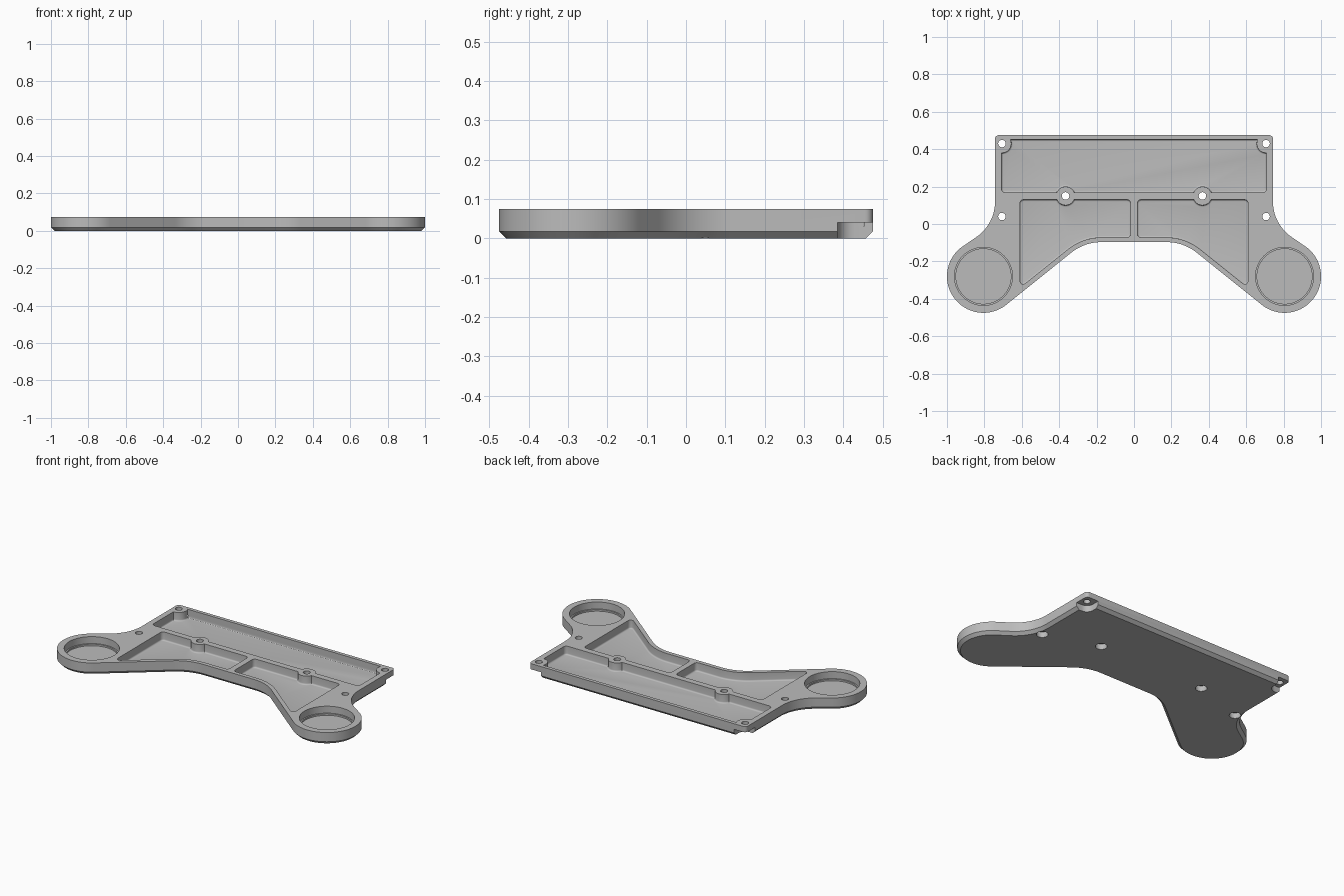
import bpy, bmesh
from math import cos, sin, radians, pi, tan
from mathutils import Vector

cube = bpy.data.objects.get("Cube")
if cube:
    bpy.data.objects.remove(cube, do_unlink=True)

TOP, FLOOR, CHAMFER = 0.075, 0.022, 0.018
MOUNT_X, BACK_Y, SIDE_Y = 0.706, 0.43, 0.04
BOSS = (0.366, 0.15)
RING = (0.805, -0.28)

grey = bpy.data.materials.new("plain grey")
grey.use_nodes = True
colour = (0.5, 0.5, 0.5, 1)
grey.diffuse_color = colour
grey.node_tree.nodes["Principled BSDF"].inputs["Base Color"].default_value = colour


def arc(cx, cy, r, a0, a1, n=16):
    angles = [radians(a0 + (a1 - a0) * i / n) for i in range(n + 1)]
    return [Vector((cx + r * cos(a), cy + r * sin(a))) for a in angles]


def fillet(corners, n=6):
    """Round each (x, y, radius) corner of a polygon."""
    pts = []
    for i, (x, y, r) in enumerate(corners):
        p = Vector((x, y))
        if r == 0:
            pts.append(p)
            continue
        a = (Vector(corners[i - 1][:2]) - p).normalized()
        b = (Vector(corners[(i + 1) % len(corners)][:2]) - p).normalized()
        half = a.angle(b) / 2
        centre = p + (a + b).normalized() * r / sin(half)
        start, end = p + a * r / tan(half), p + b * r / tan(half)
        u, v = start - centre, end - centre
        sweep = u.angle(v)
        for k in range(n + 1):
            t = k / n
            pts.append(centre + (u * sin((1 - t) * sweep) + v * sin(t * sweep)) / sin(sweep))
    return pts


def inset(pts, d):
    """Move a closed outline inwards by d."""
    area = sum(pts[i - 1].cross(p) for i, p in enumerate(pts))
    side = 1 if area > 0 else -1
    out = []
    for i, p in enumerate(pts):
        a = (p - pts[i - 1]).normalized()
        b = (pts[(i + 1) % len(pts)] - p).normalized()
        na, nb = Vector((-a.y, a.x)) * side, Vector((-b.y, b.x)) * side
        out.append(p + (na + nb) * d / (1 + na.dot(nb)))
    return out


def solid(name, pts, levels):
    """Stack the outline at (z, inset) levels and close both ends."""
    bm = bmesh.new()
    loops = [[bm.verts.new((q.x, q.y, z)) for q in inset(pts, d)] for z, d in levels]
    for low, high in zip(loops, loops[1:]):
        for i in range(len(pts)):
            bm.faces.new((low[i - 1], low[i], high[i], high[i - 1]))
    bm.faces.new(loops[0])
    bm.faces.new(loops[-1])
    bmesh.ops.recalc_face_normals(bm, faces=bm.faces)
    mesh = bpy.data.meshes.new(name)
    bm.to_mesh(mesh)
    bm.free()
    mesh.materials.append(grey)
    obj = bpy.data.objects.new(name, mesh)
    bpy.context.collection.objects.link(obj)
    return obj


def circle(x, y, r, n=48):
    return arc(x, y, r, 0, 360, n)[:-1]


def cut(target, cutter):
    mod = target.modifiers.new("cut", 'BOOLEAN')
    mod.operation, mod.solver, mod.object = 'DIFFERENCE', 'EXACT', cutter
    bpy.context.view_layer.objects.active = target
    bpy.ops.object.modifier_apply(modifier=mod.name)
    bpy.data.objects.remove(cutter, do_unlink=True)


def flip(pts, s):
    return [Vector((p.x * s, p.y)) for p in pts]


# Plate outline: square back, two round ends, arched front
half = arc(0.723, 0.455, 0.02, 90, 0, 6)
half += arc(0.973, 0.12, 0.23, 180, 235)
half += arc(*RING, 0.195, 55, -128.7, 48)
half += arc(0.175, -0.353, 0.256, 51.3, 90)
plate = solid("base_plate", half + flip(half, -1)[::-1],
              [(0, CHAMFER), (CHAMFER, 0), (TOP, 0)])

# Pocket profile with a small rounded foot
foot = 0.009
pocket_levels = [(FLOOR + foot * (1 - sin(a)), foot * (1 - cos(a)))
                 for a in (pi / 2 * k / 4 for k in range(4, -1, -1))] + [(TOP + 0.05, 0)]


def boss_cutter(x, y, r):
    levels = [(FLOOR - 0.02, -foot)] + [(z, -d) for z, d in pocket_levels[:-1]] + [(TOP + 0.1, 0)]
    return solid("boss", circle(x, y, r), levels)


# Long back pocket around four screw bosses
x = 0.708
back = solid("back_pocket", fillet([(-x, 0.168, 0.02), (x, 0.168, 0.02),
                                    (x, 0.453, 0.02), (-x, 0.453, 0.02)]), pocket_levels)
for s in (-1, 1):
    cut(back, boss_cutter(s * MOUNT_X, BACK_Y, 0.05))
    cut(back, boss_cutter(s * BOSS[0], BOSS[1], 0.05))
cut(plate, back)

for s in (-1, 1):
    # Tapered front pocket
    curve = [(p.x, p.y, 0) for p in arc(0.175, -0.353, 0.281, 51.3, 90)]
    shape = fillet([(0.018, 0.13, 0.02), (0.61, 0.13, 0.02), (0.61, -0.341, 0.018)]
                   + curve + [(0.018, -0.072, 0.02)])
    pocket = solid("front_pocket", flip(shape, s), pocket_levels)
    cut(pocket, boss_cutter(s * BOSS[0], BOSS[1], 0.05))
    cut(plate, pocket)

    # Round socket with a narrow ledge
    cx, cy = s * RING[0], RING[1]
    cut(plate, solid("socket", circle(cx, cy, 0.155, 64),
                     [(FLOOR, 0.008), (0.032, 0.008), (0.032, 0), (TOP + 0.05, 0)]))

    # Open notch beneath each back corner
    notch = fillet([(0.661, 0.385, 0.044), (0.9, 0.385, 0), (0.9, 0.6, 0), (0.661, 0.6, 0)])
    cut(plate, solid("corner_notch", flip(notch, s), [(-0.05, 0), (0.04, 0)]))

    # Screw holes, with counterbores under the inner and side ones
    for hx, hy in ((MOUNT_X, BACK_Y), (MOUNT_X, SIDE_Y), BOSS):
        cut(plate, solid("screw_hole", circle(s * hx, hy, 0.02, 32), [(-0.05, 0), (0.2, 0)]))
        if hy != BACK_Y:
            cut(plate, solid("counterbore", circle(s * hx, hy, 0.033, 32),
                             [(-0.05, 0), (0.035, 0)]))

bpy.ops.object.select_all(action='DESELECT')
plate.select_set(True)
bpy.context.view_layer.objects.active = plate
bpy.ops.object.shade_smooth_by_angle(angle=radians(30))
